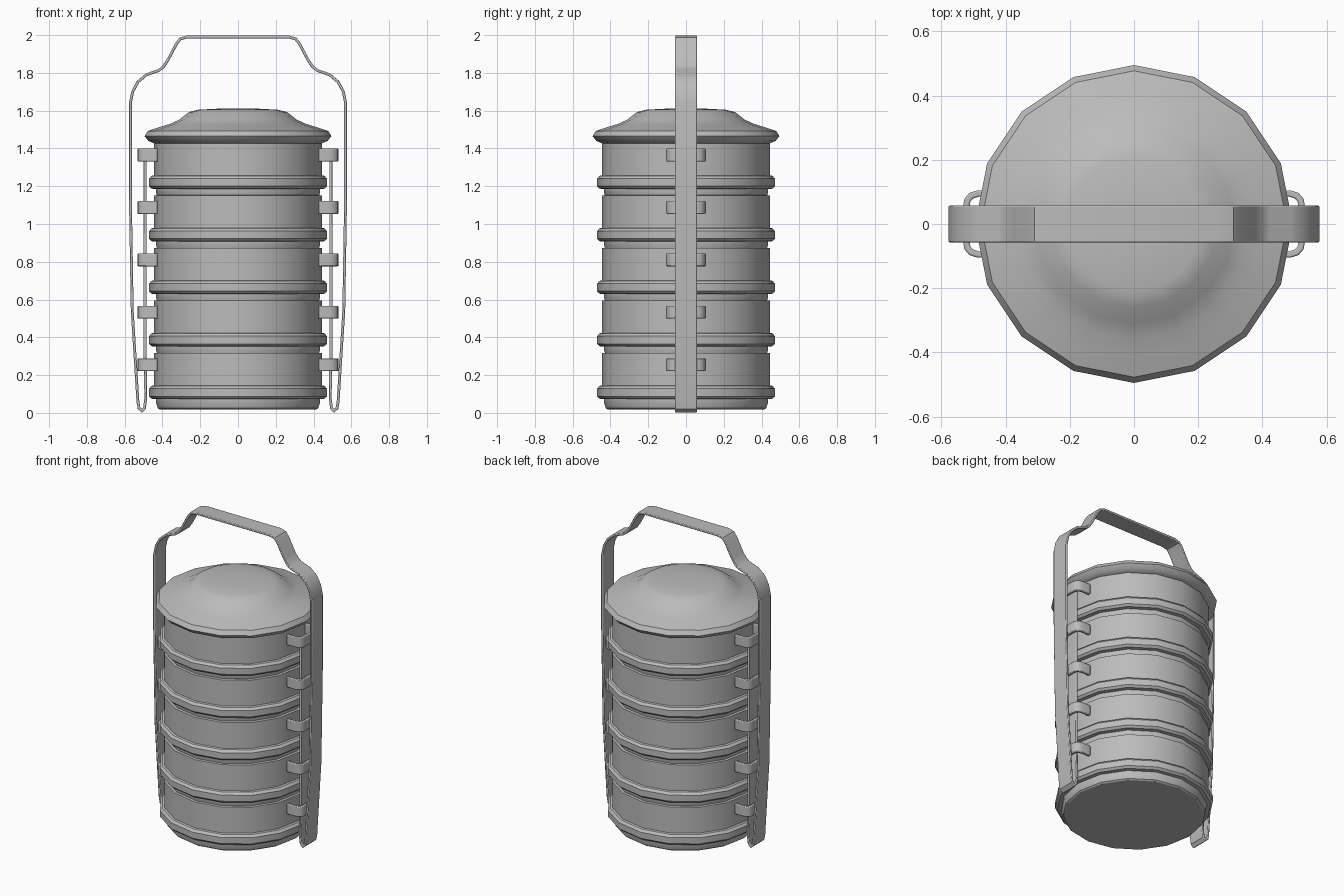
import bpy, bmesh, math
from mathutils import Vector

cube = bpy.data.objects.get("Cube")
if cube:
    bpy.data.objects.remove(cube, do_unlink=True)

steel = bpy.data.materials.new("brushed grey steel")
steel.use_nodes = True
GREY = (0.5, 0.5, 0.5, 1)
steel.diffuse_color = GREY
steel.node_tree.nodes["Principled BSDF"].inputs["Base Color"].default_value = GREY


def finish(name, bm, bevel=0):
    bmesh.ops.recalc_face_normals(bm, faces=bm.faces)
    mesh = bpy.data.meshes.new(name)
    bm.to_mesh(mesh)
    bm.free()
    mesh.materials.append(steel)
    obj = bpy.data.objects.new(name, mesh)
    bpy.context.collection.objects.link(obj)
    bpy.ops.object.select_all(action='DESELECT')
    obj.select_set(True)
    bpy.context.view_layer.objects.active = obj
    bpy.ops.object.shade_smooth_by_angle(angle=math.radians(32))
    if bevel:
        mod = obj.modifiers.new("soft edges", 'BEVEL')
        mod.width, mod.segments = bevel, 2
        mod.limit_method, mod.angle_limit = 'ANGLE', math.radians(50)
    return obj


def lathe(name, profile, z, sides=16):
    """Turn (radius, height) pairs into a capped round solid."""
    bm = bmesh.new()
    rings = []
    for r, h in profile:
        turns = [math.tau * i / sides for i in range(sides)]
        rings.append([bm.verts.new((r * math.cos(a), r * math.sin(a), z + h))
                      for a in turns])
    for low, high in zip(rings, rings[1:]):
        for i in range(sides):
            j = (i + 1) % sides
            bm.faces.new((low[i], low[j], high[j], high[i]))
    bm.faces.new(rings[0])
    bm.faces.new(rings[-1])
    return finish(name, bm)


def strip(name, path, thick, width, place, bevel):
    """Give a flat path thickness, then extrude it across its width."""
    pts = [Vector(p) for p in path]
    bm = bmesh.new()
    loops = []
    for i, p in enumerate(pts):
        before = (p - pts[i - 1]).normalized() if i else Vector((0, 0))
        after = (pts[i + 1] - p).normalized() if i < len(pts) - 1 else Vector((0, 0))
        along = (before + after).normalized()
        side = Vector((-along.y, along.x))
        ref = after if i == 0 else before
        half = thick / 2 / max(0.6, along.dot(ref))
        corners = [(half, 1), (half, -1), (-half, -1), (-half, 1)]
        loops.append([bm.verts.new(place(p + side * s, w * width / 2))
                      for s, w in corners])
    for a, b in zip(loops, loops[1:]):
        for i in range(4):
            j = (i + 1) % 4
            bm.faces.new((a[i], a[j], b[j], b[i]))
    bm.faces.new(loops[0])
    bm.faces.new(loops[-1])
    return finish(name, bm, bevel)


# Stacked containers: tapered foot, rounded bead, straight wall
PITCH, FIRST = 0.278, 0.11
container = [(0.415, -0.092), (0.425, -0.085), (0.435, -0.055), (0.435, -0.037),
             (0.458, -0.035), (0.471, -0.022), (0.471, 0.018), (0.458, 0.033),
             (0.445, 0.036), (0.445, 0.206), (0.425, 0.209)]
for level in range(5):
    lathe(f"container_{level + 1}", container, FIRST + level * PITCH)

# Lid with a sharp rim and a raised shallow dome
lathe("lid", [(0.44, 1.425), (0.475, 1.44), (0.495, 1.465), (0.477, 1.493),
              (0.415, 1.513), (0.36, 1.53), (0.31, 1.553), (0.26, 1.593),
              (0.21, 1.605), (0.08, 1.612)], 0)

# Carrying handle: grip, shoulders, long sides and hooked inner rails
half_handle = [(0.27, 1.99), (0.305, 1.98), (0.325, 1.955), (0.37, 1.87),
               (0.395, 1.832), (0.42, 1.813), (0.485, 1.79), (0.53, 1.752),
               (0.558, 1.7), (0.57, 1.64), (0.57, 1.15), (0.56, 0.54),
               (0.53, 0.06), (0.524, 0.025), (0.508, 0.011), (0.495, 0.025),
               (0.488, 0.08), (0.492, 0.3), (0.492, 1.37)]
handle = [(-x, z) for x, z in reversed(half_handle)] + half_handle
strip("carrying_handle", handle, 0.015, 0.115,
      lambda p, w: (p.x, w, p.y), 0.004)

# Loops on both sides of each container that hold the rails
half_loop = [(0.425, 0.095), (0.485, 0.095), (0.507, 0.088),
             (0.519, 0.074), (0.522, 0.055)]
loop = half_loop + [(x, -y) for x, y in reversed(half_loop)]
for level in range(5):
    z = 0.255 + level * 0.2775
    for side, sign in (("left", 1), ("right", -1)):
        strip(f"{side}_rail_loop_{level + 1}", loop, 0.02, 0.068,
              lambda p, w: (sign * p.x, p.y, z + w), 0.005)
